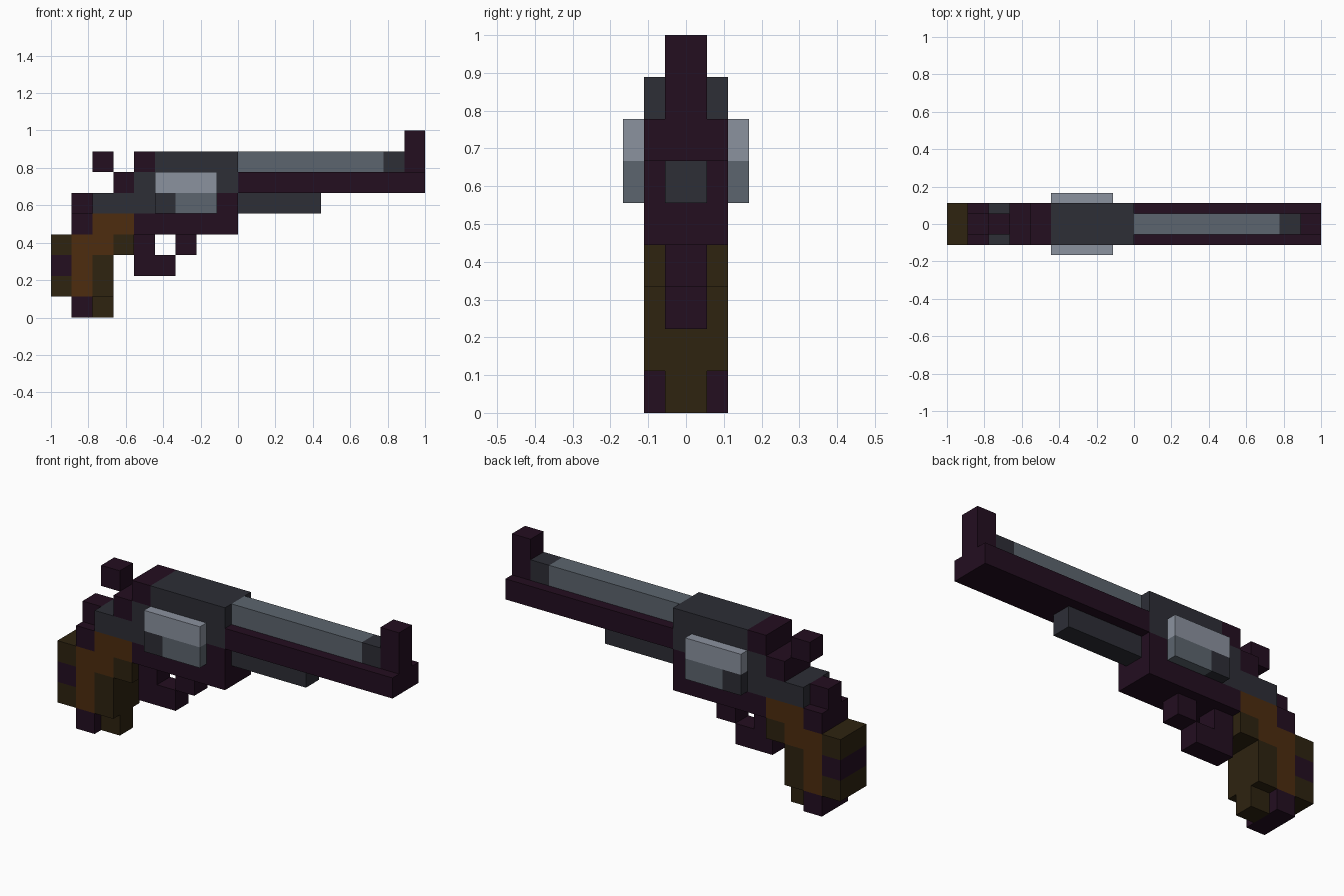
import bpy
import bmesh

cube = bpy.data.objects.get("Cube")
if cube:
    bpy.data.objects.remove(cube, do_unlink=True)

U = 1 / 9                     # size of one grid cell
WIDE, NARROW, DRUM = U, U / 2, U * 1.5   # half widths along y


def linear(c):
    c /= 255
    return c / 12.92 if c <= 0.04045 else ((c + 0.055) / 1.055) ** 2.4


def make_material(name, rgb):
    mat = bpy.data.materials.new(name)
    mat.use_nodes = True
    colour = (*[linear(c) for c in rgb], 1)
    mat.diffuse_color = colour
    bsdf = next(n for n in mat.node_tree.nodes if n.type == 'BSDF_PRINCIPLED')
    bsdf.inputs["Base Color"].default_value = colour
    bsdf.inputs["Roughness"].default_value = 0.8
    return mat


MATERIALS = {
    "plum": make_material("dark plum", (35, 14, 32)),
    "iron": make_material("dark iron", (45, 46, 54)),
    "steel": make_material("steel grey", (92, 101, 110)),
    "silver": make_material("light silver", (139, 146, 159)),
    "brown": make_material("wood brown", (77, 44, 14)),
    "umber": make_material("dark wood", (46, 35, 16)),
}


def build(name, half, blocks):
    """Extrude a side profile of cells; blocks are (column, row, columns, rows, colour)."""
    cells = {}
    for col, row, nc, nr, colour in blocks:
        for i in range(col, col + nc):
            for k in range(row, row + nr):
                cells[i, k] = colour
    bm = bmesh.new()
    for i, k in cells:
        corners = ((i, k), (i + 1, k), (i + 1, k + 1), (i, k + 1))
        bm.faces.new([bm.verts.new((-1 + a * U, -half, b * U)) for a, b in corners])
    bmesh.ops.remove_doubles(bm, verts=bm.verts, dist=1e-4)
    # keep the flat profile as one side, extrude the other across the width
    ext = bmesh.ops.extrude_face_region(bm, geom=bm.faces[:], use_keep_orig=True)
    moved = [g for g in ext["geom"] if isinstance(g, bmesh.types.BMVert)]
    bmesh.ops.translate(bm, verts=moved, vec=(0, 2 * half, 0))
    bmesh.ops.recalc_face_normals(bm, faces=bm.faces)
    # colour each face after the cell just behind it
    used = sorted(set(cells.values()))
    for f in bm.faces:
        p = f.calc_center_median() - f.normal * U * 0.3
        key = (int((p.x + 1) // U), int(p.z // U))
        f.material_index = used.index(cells.get(key, used[0]))
    mesh = bpy.data.meshes.new(name)
    bm.to_mesh(mesh)
    bm.free()
    for colour in used:
        mesh.materials.append(MATERIALS[colour])
    obj = bpy.data.objects.new(name, mesh)
    bpy.context.collection.objects.link(obj)
    return obj


# Grip: wooden handle with dark edges and a plum back strap
build("grip", WIDE, [
    (1, 0, 1, 1, "plum"),
    (0, 1, 1, 1, "umber"), (0, 2, 1, 1, "plum"), (0, 3, 1, 1, "umber"),
    (1, 1, 1, 3, "brown"), (2, 1, 1, 2, "umber"),
    (2, 3, 1, 1, "brown"), (3, 3, 1, 1, "umber"),
    (1, 4, 1, 1, "plum"), (2, 4, 2, 1, "brown"),
])
build("grip_toe", NARROW, [(2, 0, 1, 1, "umber")])
build("back_strap_spur", NARROW, [(1, 5, 1, 1, "plum")])

# Frame around the drum
build("frame", WIDE, [
    (4, 4, 5, 1, "plum"),
    (2, 5, 6, 1, "iron"), (8, 5, 1, 1, "plum"),
    (3, 6, 1, 1, "plum"), (4, 6, 5, 1, "iron"),
    (4, 7, 1, 1, "plum"), (5, 7, 4, 1, "iron"),
])
build("hammer", NARROW, [(2, 7, 1, 1, "plum")])
build("drum", DRUM, [
    (5, 6, 3, 1, "silver"), (5, 5, 1, 1, "iron"), (6, 5, 2, 1, "steel"),
])

# Trigger and its guard
build("trigger_guard", NARROW, [(4, 3, 1, 1, "plum"), (4, 2, 2, 1, "plum")])
build("trigger", NARROW, [(6, 3, 1, 1, "plum")])

# Barrel, top rib, sight and the rod underneath
build("barrel", WIDE, [(9, 6, 9, 1, "plum")])
build("barrel_rib", NARROW, [(9, 7, 7, 1, "steel"), (16, 7, 1, 1, "iron")])
build("front_sight", NARROW, [(17, 7, 1, 2, "plum")])
build("ejector_rod", NARROW, [(9, 5, 4, 1, "iron")])
